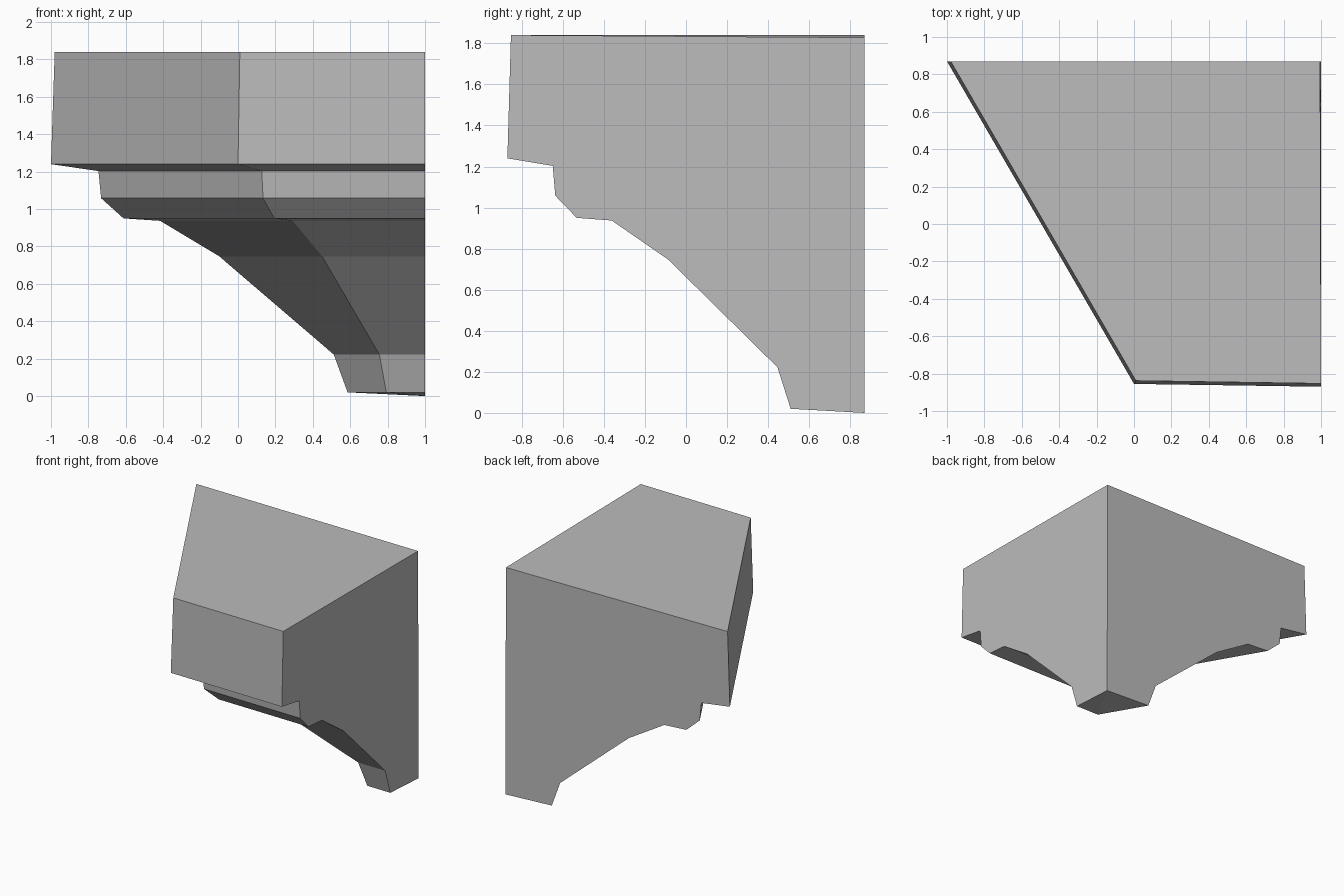
import bpy
import bmesh

cube = bpy.data.objects.get("Cube")
if cube:
    bpy.data.objects.remove(cube, do_unlink=True)

stone = bpy.data.materials.new("plain grey")
stone.use_nodes = True
grey = (0.5, 0.5, 0.5, 1)
stone.diffuse_color = grey
stone.node_tree.nodes["Principled BSDF"].inputs["Base Color"].default_value = grey

# Moulding profile: reach from the wall corner (0 to 1) and height
PROFILE = [(0.99, 1.84), (1.0, 1.24), (0.873, 1.203), (0.866, 1.058),
           (0.806, 0.95), (0.708, 0.937), (0.55, 0.747), (0.244, 0.222),
           (0.207, 0.02)]
# Full reach to the left wall end, the front mitre and the right wall end
REACH = [(2.0, 0.0), (1.0, 1.725), (1.0, 1.74)]
REACH[2] = (0.0, 1.74)
CORNER_X, CORNER_Y = 1.0, 0.87

bm = bmesh.new()

# One copy of the profile along each of the three directions
strips = [[bm.verts.new((CORNER_X - dx * s, CORNER_Y - dy * s, z))
           for s, z in PROFILE] for dx, dy in REACH]
corner_top = bm.verts.new((CORNER_X - 0.005, CORNER_Y, 1.828))
corner_foot = bm.verts.new((CORNER_X, CORNER_Y, 0))

# Moulded faces between neighbouring strips
for a, b in zip(strips, strips[1:]):
    for i in range(len(PROFILE) - 1):
        bm.faces.new((a[i], a[i + 1], b[i + 1], b[i]))

# Top and foot
left, mitre, right = strips
for end, corner in ((0, corner_top), (-1, corner_foot)):
    bm.faces.new((left[end], mitre[end], corner))
    bm.faces.new((mitre[end], right[end], corner))

# Flat wall faces
bm.faces.new(left + [corner_foot, corner_top])
bm.faces.new(right + [corner_foot, corner_top])

bmesh.ops.recalc_face_normals(bm, faces=bm.faces)
mesh = bpy.data.meshes.new("corner_bracket")
bm.to_mesh(mesh)
bm.free()
mesh.materials.append(stone)
bracket = bpy.data.objects.new("corner_bracket", mesh)
bpy.context.collection.objects.link(bracket)
